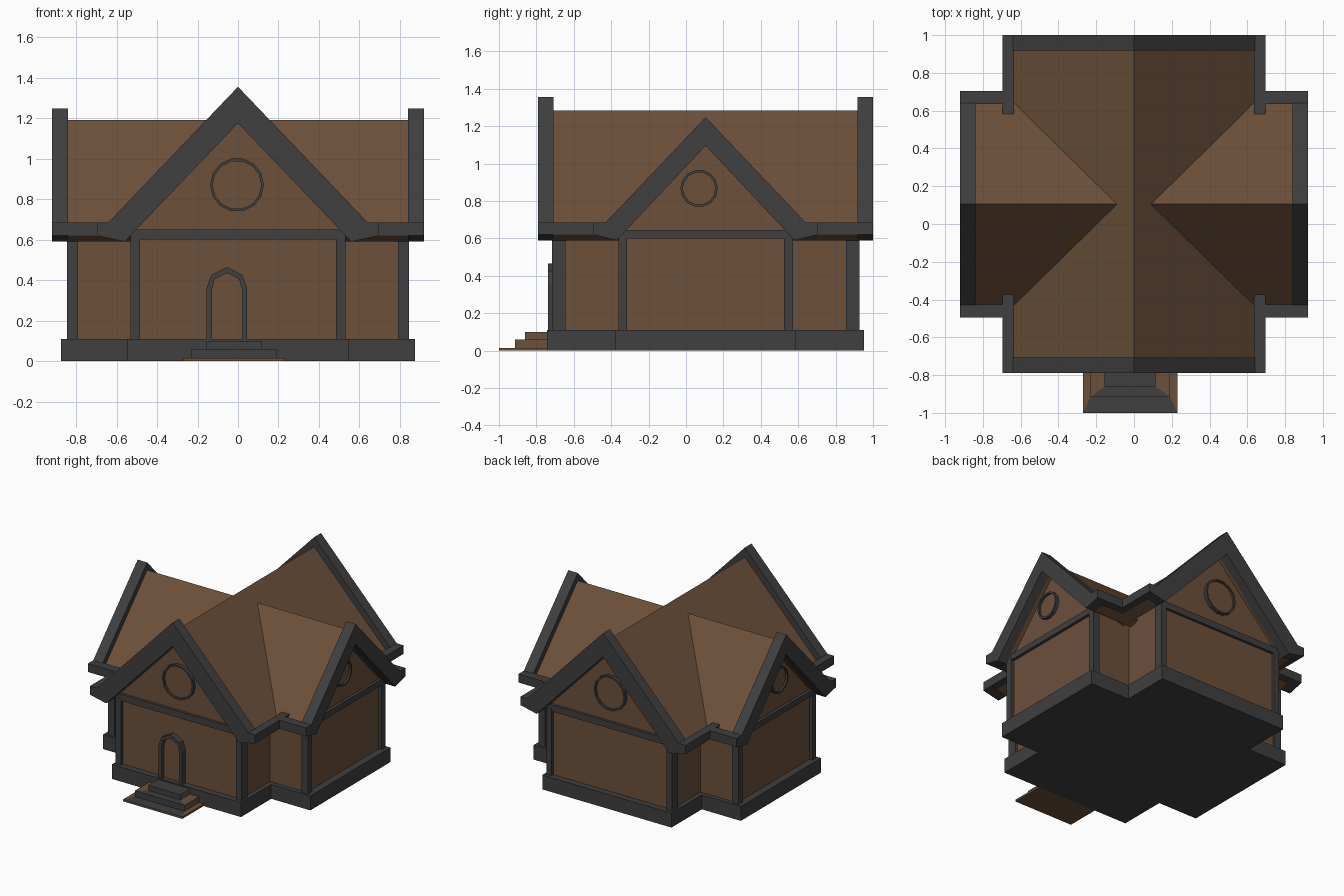
import bpy, bmesh, math

if "Cube" in bpy.data.objects:
    bpy.data.objects.remove(bpy.data.objects["Cube"])

CY = 0.105  # where the two ridges cross


def material(name, rgb):
    m = bpy.data.materials.new(name)
    m.diffuse_color = (*rgb, 1)
    m.use_nodes = True
    m.node_tree.nodes["Principled BSDF"].inputs["Base Color"].default_value = m.diffuse_color
    return m


BROWN = material("brown", (0.15, 0.08, 0.042))
DARK = material("dark_grey", (0.05, 0.05, 0.05))


def finish(name, bm, *mats):
    bmesh.ops.recalc_face_normals(bm, faces=bm.faces)
    me = bpy.data.meshes.new(name)
    bm.to_mesh(me)
    bm.free()
    for m in mats:
        me.materials.append(m)
    ob = bpy.data.objects.new(name, me)
    bpy.context.collection.objects.link(ob)
    return ob


def extrude(name, place, profile, a, b, mat):
    """Extrude a (u, z) profile from v=a to v=b; place maps (u, v, z) to the world."""
    bm = bmesh.new()
    face = bm.faces.new([bm.verts.new(place(u, a, z)) for u, z in profile])
    ext = bmesh.ops.extrude_face_region(bm, geom=[face])
    for v in ext["geom"]:
        if isinstance(v, bmesh.types.BMVert):
            i = [bm_v for bm_v in v.link_edges]
    d = [q - p for p, q in zip(place(0, a, 0), place(0, b, 0))]
    bmesh.ops.translate(bm, vec=d, verts=[v for v in ext["geom"] if isinstance(v, bmesh.types.BMVert)])
    return finish(name, bm, mat)


def rect(u0, u1, z0, z1):
    return [(u0, z0), (u1, z0), (u1, z1), (u0, z1)]


def mirrored(half):
    """Close a half outline whose first and last points lie on the centre line."""
    return half + [(-u, z) for u, z in half[-2:0:-1]]


def circle(r, u, z, n=14):
    return [(u + r * math.cos(2 * math.pi * k / n), z + r * math.sin(2 * math.pi * k / n)) for k in range(n)]


def ring(name, place, outer, inner, a, b, mat, closed=True):
    """Frame between two matching outlines."""
    bm = bmesh.new()
    loops = [[bm.verts.new(place(u, v, z)) for u, z in pts]
             for pts, v in ((outer, a), (outer, b), (inner, b), (inner, a))]
    n = len(outer)
    for k in range(n if closed else n - 1):
        j = (k + 1) % n
        for i in range(4):
            p, q = loops[i], loops[(i + 1) % 4]
            bm.faces.new((p[k], p[j], q[j], q[k]))
    if not closed:
        for k in (0, n - 1):
            bm.faces.new([l[k] for l in loops])
    return finish(name, bm, mat)


def main_axis(u, v, z):
    return (u, CY + v, z)


def side_axis(u, v, z):
    return (v, CY + u, z)


def wing(tag, place, wall, post, post_in, base, roof, barge, gutter, window, beam_top):
    (wu, wv), (pu, pv), (iu, iv), (bu, bv) = wall, post, post_in, base
    ridge, eave, soffit, under = roof
    apex, shoulder, tip = barge
    g_in, g_start, b_start, b_end = gutter
    wc, wz, wr = window
    # base, walls with gable ends, roof slab
    extrude(tag + "_base", place, rect(-bu, bu, 0, 0.11), -bv, bv, DARK)
    extrude(tag + "_walls", place,
            [(-wu, 0.1), (wu, 0.1), (wu, 0.66), (0, under + 0.03), (-wu, 0.66)], -wv, wv, BROWN)
    extrude(tag + "_roof", place,
            mirrored([(0, ridge), (eave, 0.615), (soffit, 0.59), (0, under)]),
            -b_start - 0.01, b_start + 0.01, BROWN)
    for s in (-1, 1):
        # gable trim and cross beam
        extrude(tag + "_bargeboard", place,
                mirrored([(0, apex), (shoulder, 0.685), (tip, 0.685), (tip, 0.62), (soffit, 0.59), (0, under)]),
                s * b_start, s * b_end, DARK)
        extrude(tag + "_beam", place, rect(-pu, pu, 0.6, beam_top), s * (wv - 0.03), s * (pv - 0.002), DARK)
        # round window
        ring(tag + "_window_frame", place, circle(wr, wc, wz), circle(wr - 0.013, wc, wz),
             s * (wv - 0.01), s * (wv + 0.025), DARK)
        extrude(tag + "_window_pane", place, circle(wr - 0.008, wc, wz), s * (wv - 0.01), s * (wv + 0.01), BROWN)
        for t in (-1, 1):
            # corner posts and eave gutters
            extrude(tag + "_post", place, rect(t * iu, t * pu, 0.1, 0.62), s * iv, s * pv, DARK)
            extrude(tag + "_gutter", place, rect(t * g_in, t * tip, 0.62, 0.685), s * g_start, s * b_end, DARK)


wing("main", main_axis, (0.51, 0.80), (0.53, 0.822), (0.485, 0.75), (0.545, 0.848),
     (1.283, 0.645, 0.56, 1.175), (1.355, 0.64, 0.697), (0.635, 0.47, 0.813, 0.895),
     (-0.005, 0.87, 0.133), 0.65)
wing("side", side_axis, (0.45, 0.82), (0.467, 0.845), (0.42, 0.79), (0.483, 0.875),
     (1.19, 0.545, 0.475, 1.096), (1.248, 0.535, 0.60), (0.53, 0.635, 0.84, 0.92),
     (-0.035, 0.867, 0.10), 0.645)


# arched front door
def arch(w, spring, sw, sz, top):
    c = -0.055
    half = [(w, 0.1), (w, spring), (sw, sz)]
    return [(c - u, z) for u, z in half] + [(c, top)] + [(c + u, z) for u, z in half[::-1]]


outer, inner = arch(0.1, 0.36, 0.077, 0.425, 0.465), arch(0.074, 0.355, 0.06, 0.405, 0.435)
ring("door_frame", main_axis, outer, inner, -0.79, -0.842, DARK, closed=False)
extrude("door_panel", main_axis, inner, -0.79, -0.81, BROWN)

# steps: U-shaped rings climbing from the ground, grey fronts and brown sides
bm = bmesh.new()
levels = [(-0.27, 0.23, -1.0, 0, 0.015), (-0.23, 0.19, -0.915, 0.015, 0.06), (-0.155, 0.115, -0.86, 0.06, 0.10)]
rings = []
for x0, x1, y, z0, z1 in levels:
    for z in (z0, z1):
        rings.append([bm.verts.new(p) for p in ((x0, -0.74, z), (x0, y, z), (x1, y, z), (x1, -0.74, z))])
for i, (p, q) in enumerate(zip(rings, rings[1:])):
    for k in range(3):
        f = bm.faces.new((p[k], p[k + 1], q[k + 1], q[k]))
        f.material_index = 1 if k == 1 and i > 0 else 0
bm.faces.new(rings[0])
bm.faces.new(rings[-1]).material_index = 1
finish("front_steps", bm, BROWN, DARK)
